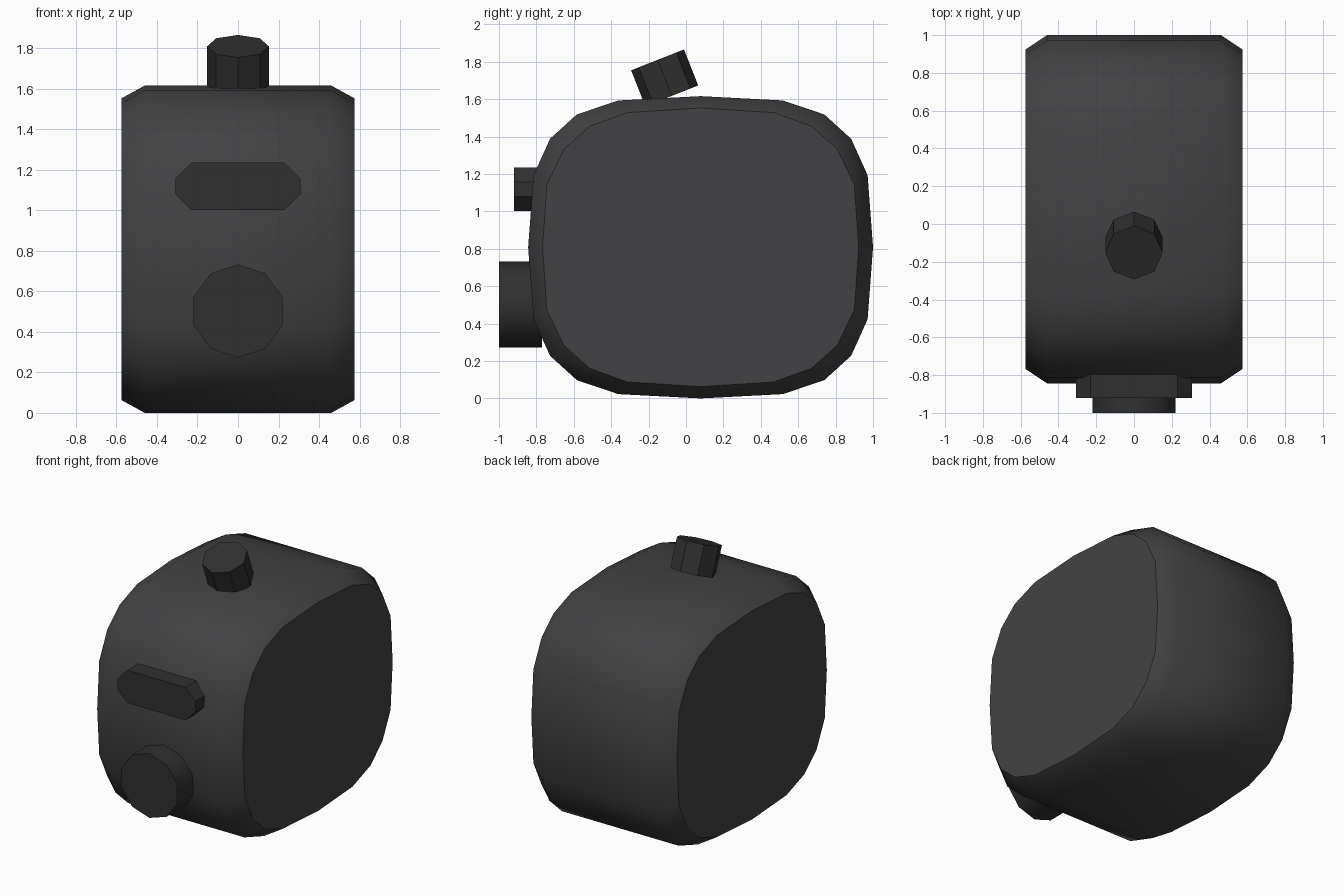
import bpy, bmesh, math
from mathutils import Vector, Matrix

if "Cube" in bpy.data.objects:
    bpy.data.objects.remove(bpy.data.objects["Cube"])


def material(name, rgb):
    m = bpy.data.materials.new(name)
    m.diffuse_color = (*rgb, 1)
    m.use_nodes = True
    m.node_tree.nodes["Principled BSDF"].inputs["Base Color"].default_value = m.diffuse_color
    return m


BODY = material("body_grey", (0.055, 0.055, 0.058))
TRIM = material("trim_grey", (0.03, 0.03, 0.03))


def loft(name, rings, mat, angle):
    """Skin equal-length rings of points and cap both ends."""
    bm = bmesh.new()
    loops = [[bm.verts.new(p) for p in r] for r in rings]
    n = len(loops[0])
    for a, b in zip(loops, loops[1:]):
        for i in range(n):
            j = (i + 1) % n
            bm.faces.new((a[i], a[j], b[j], b[i]))
    bm.faces.new(loops[0])
    bm.faces.new(loops[-1])
    bmesh.ops.recalc_face_normals(bm, faces=bm.faces)
    me = bpy.data.meshes.new(name)
    bm.to_mesh(me)
    bm.free()
    ob = bpy.data.objects.new(name, me)
    bpy.context.collection.objects.link(ob)
    me.materials.append(mat)
    bpy.ops.object.select_all(action='DESELECT')
    ob.select_set(True)
    bpy.context.view_layer.objects.active = ob
    if angle:
        bpy.ops.object.shade_smooth_by_angle(angle=math.radians(angle))
    return ob


def mirrored(q):
    """Mirror a quarter outline (top to side) into a closed outline."""
    half = q + [(a, -b) for a, b in reversed(q) if b > 0]
    return half + [(-a, b) for a, b in reversed(half) if a > 0]


def ngon(n, r):
    return [(r * math.sin(2 * math.pi * i / n), r * math.cos(2 * math.pi * i / n))
            for i in range(n)]


# Body: rounded side profile with chamfered rims
outer = mirrored([(0, .808), (.44, .785), (.662, .71), (.805, .58), (.893, .385), (.922, 0)])
inner = mirrored([(0, .745), (.392, .72), (.593, .647), (.73, .525), (.822, .335), (.845, 0)])
loft("body", [[(x, .078 + y, .808 + z) for y, z in prof]
              for x, prof in ((-.575, inner), (-.46, outer), (.46, outer), (.575, inner))],
     BODY, 40)

# Front lens: ten-sided barrel
loft("front_lens", [[(x, y, .503 + z) for x, z in ngon(10, .23)] for y in (-1, -.77)],
     TRIM, 40)

# Front bar: plate with clipped corners
bar = mirrored([(.23, .117), (.308, .039)])
loft("front_bar", [[(x, y, 1.118 + z) for x, z in bar] for y in (-.92, -.77)], TRIM, 0)

# Top knob: eight-sided, tilted toward the front
knob = loft("top_knob", [[(x, y, z) for x, y in ngon(8, .152)] for z in (-.207, 0)], TRIM, 0)
knob.matrix_world = Matrix.Translation(Vector((0, -.152, 1.81))) @ Matrix.Rotation(math.radians(21.5), 4, 'X')
